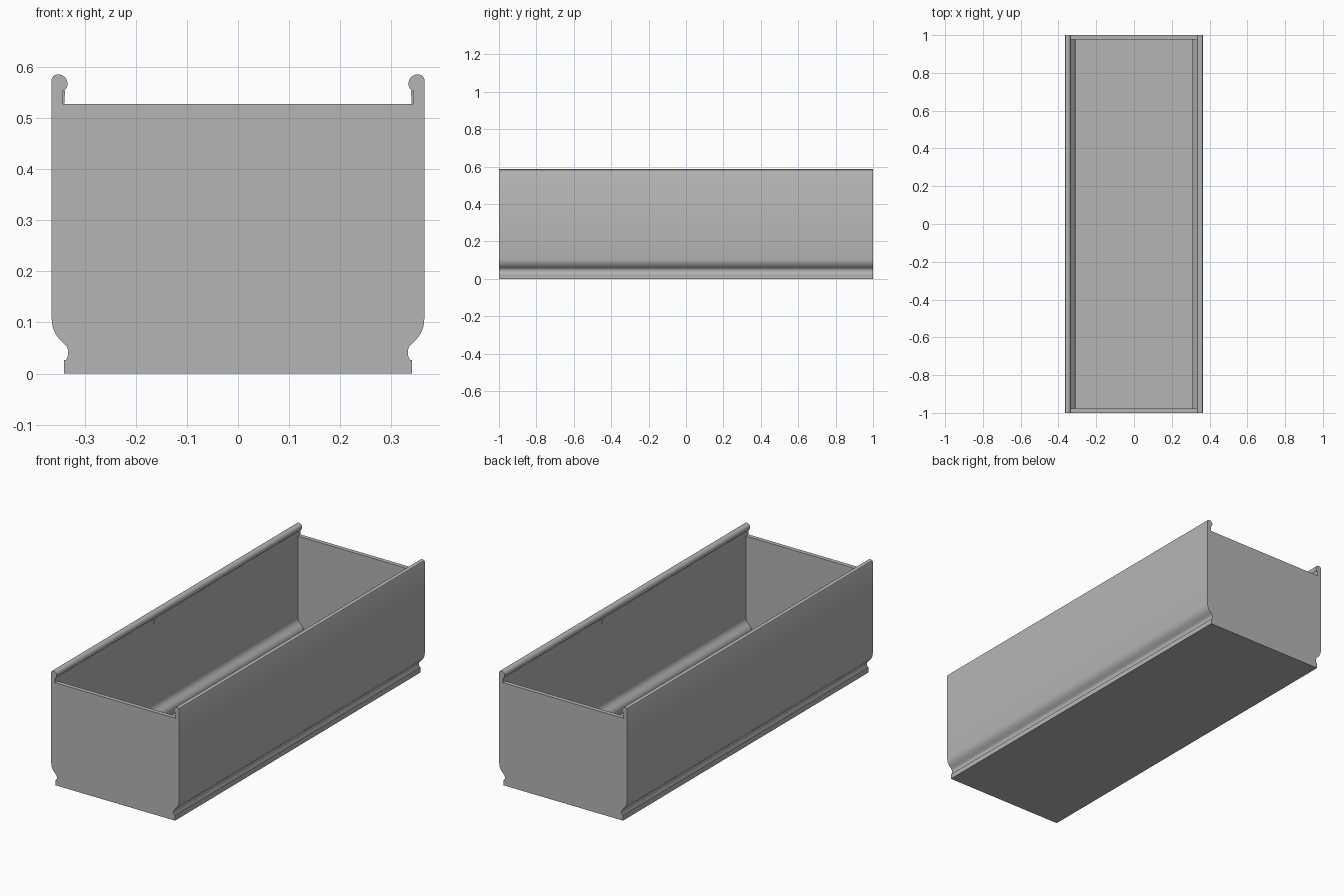
import bpy
import bmesh
import math
from mathutils import Vector
from mathutils.geometry import interpolate_bezier

cube = bpy.data.objects.get("Cube")
if cube:
    bpy.data.objects.remove(cube, do_unlink=True)

HALF = 1.0      # half length along y
END = 0.022     # end panel thickness
RIM = 0.528     # height of the end panels

grey = bpy.data.materials.new("plain grey")
grey.use_nodes = True
colour = (0.46, 0.46, 0.46, 1)
grey.diffuse_color = colour
grey.node_tree.nodes["Principled BSDF"].inputs["Base Color"].default_value = colour


def bez(a, b, c, d, n=8):
    return [(p.x, p.y) for p in interpolate_bezier(*(Vector(v) for v in (a, b, c, d)), n)]


def extrude(name, outline, y0, y1):
    """Prism along y from a closed (x, z) outline."""
    bm = bmesh.new()
    face = bm.faces.new([bm.verts.new((x, y0, z)) for x, z in outline])
    new = bmesh.ops.extrude_face_region(bm, geom=[face])["geom"]
    bmesh.ops.translate(bm, vec=(0, y1 - y0, 0),
                        verts=[v for v in new if isinstance(v, bmesh.types.BMVert)])
    bmesh.ops.recalc_face_normals(bm, faces=bm.faces)
    mesh = bpy.data.meshes.new(name)
    bm.to_mesh(mesh)
    bm.free()
    mesh.materials.append(grey)
    ob = bpy.data.objects.new(name, mesh)
    bpy.context.collection.objects.link(ob)
    bpy.ops.object.select_all(action="DESELECT")
    ob.select_set(True)
    bpy.context.view_layer.objects.active = ob
    bpy.ops.object.shade_smooth_by_angle(angle=math.radians(35))
    return ob


def mirrored(points):
    return points + [(-x, z) for x, z in reversed(points)]


# Outer side: foot, groove, curved shoulder, straight wall
outer = [(0.341, 0), (0.341, 0.026)]
outer += bez((0.337, 0.027), (0.334, 0.031), (0.330, 0.042), (0.335, 0.052))
outer += bez((0.335, 0.052), (0.342, 0.063), (0.364, 0.072), (0.365, 0.106), 12)[1:]

# Rolled lip along the top
lip = [(0.365, 0.577)]
for i in range(17):
    a = math.radians(55 + i * 180 / 16)
    lip.append((0.352 + 0.018 * math.cos(a), 0.568 + 0.018 * math.sin(a)))

# Inner side, from the rim down to the floor
inner = [(0.343, RIM)]
inner += bez((0.343, 0.112), (0.343, 0.085), (0.322, 0.078), (0.315, 0.065), 12)
inner += bez((0.315, 0.065), (0.308, 0.053), (0.308, 0.040), (0.315, 0.022))[1:]

# Trough: both walls and the floor as one extruded section
extrude("trough_body", mirrored(outer + lip + [(0.343, 0.555)] + inner), -HALF, HALF)

# End panels fill the inside of the section
for name, y in (("front_panel", -HALF), ("back_panel", HALF - END)):
    extrude(name, mirrored(inner), y, y + END)

# Small catch ridge under each lip
for name, s in (("left_catch", 1), ("right_catch", -1)):
    ridge = [(0.344, 0.557), (0.339, 0.553), (0.341, 0.52), (0.344, 0.518)]
    extrude(name, [(s * x, z) for x, z in ridge], -0.2, 0.2)
